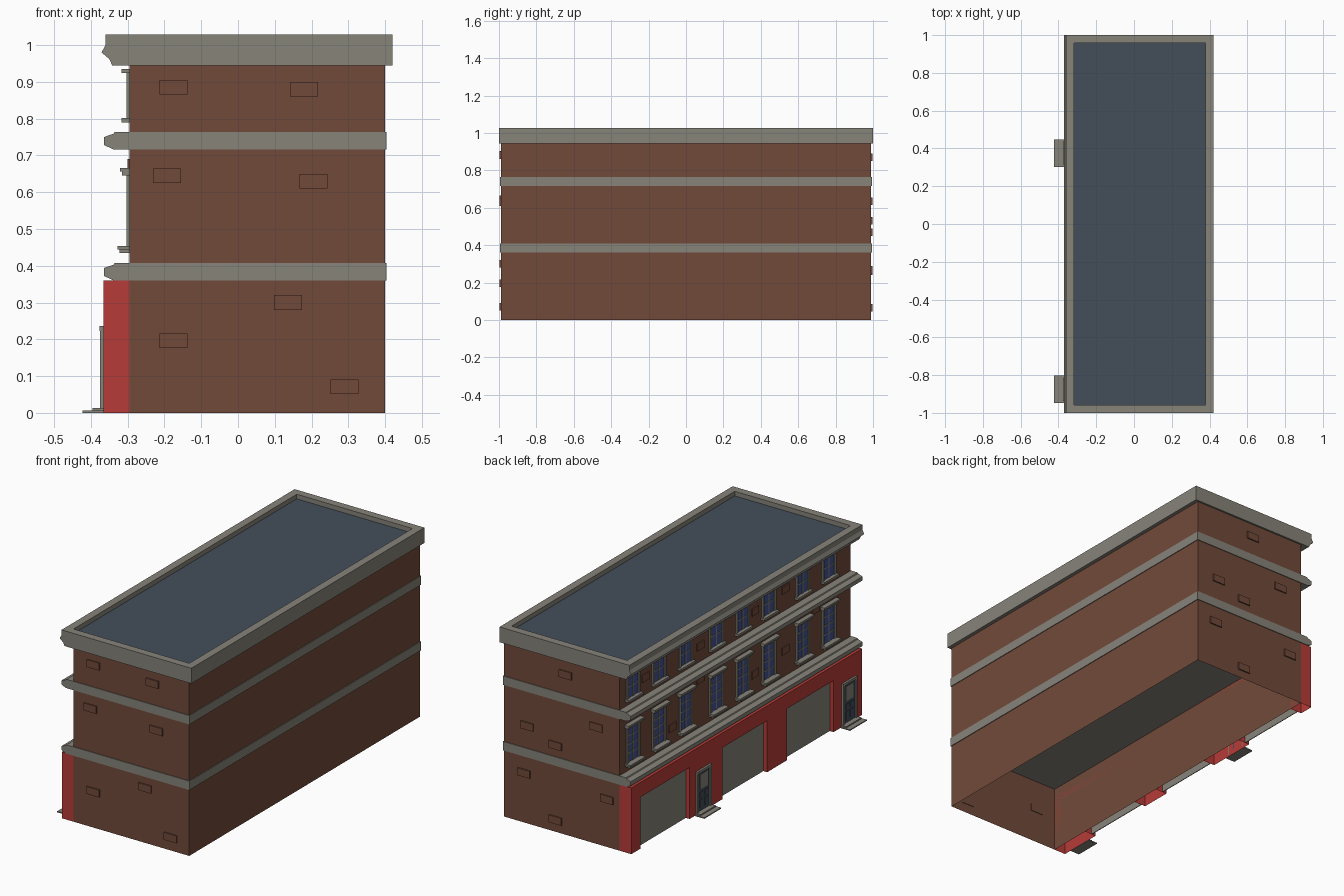
import bpy, bmesh

if "Cube" in bpy.data.objects:
    bpy.data.objects.remove(bpy.data.objects["Cube"])


def material(name, r, g, b):
    lin = lambda c: c / 255 / 12.92 if c < 11 else ((c / 255 + 0.055) / 1.055) ** 2.4
    m = bpy.data.materials.new(name)
    m.diffuse_color = (lin(r), lin(g), lin(b), 1)
    m.use_nodes = True
    m.node_tree.nodes["Principled BSDF"].inputs["Base Color"].default_value = m.diffuse_color
    return m


BRICK = material("brown brick", 113, 74, 58)
STONE = material("grey stone", 134, 131, 121)
RED = material("red paint", 182, 60, 56)
SLATE = material("slate", 68, 78, 90)
BLUE = material("blue glass", 66, 82, 150)


def finish(bm, name, *mats):
    me = bpy.data.meshes.new(name)
    bm.to_mesh(me)
    bm.free()
    for m in mats:
        me.materials.append(m)
    ob = bpy.data.objects.new(name, me)
    bpy.context.collection.objects.link(ob)
    return ob


def boxes(name, items, mat, open_bottom=False):
    """One object from boxes given as (x0, x1, y0, y1, z0, z1)."""
    bm = bmesh.new()
    for x0, x1, y0, y1, z0, z1 in items:
        vs = bmesh.ops.create_cube(bm, size=1)["verts"]
        for v in vs:
            v.co.x = x1 if v.co.x > 0 else x0
            v.co.y = y1 if v.co.y > 0 else y0
            v.co.z = z1 if v.co.z > 0 else z0
    if open_bottom:
        bm.normal_update()
        low = [f for f in bm.faces if f.normal.z < -0.9 and f.calc_center_median().z < 0.001]
        bmesh.ops.delete(bm, geom=low, context='FACES_ONLY')
    return finish(bm, name, mat)


def prism(profile, half):
    """Profile in x, z swept along y."""
    bm = bmesh.new()
    f = bm.faces.new([bm.verts.new((x, -half, z)) for x, z in profile])
    r = bmesh.ops.extrude_face_region(bm, geom=[f])
    for v in r["geom"]:
        if isinstance(v, bmesh.types.BMVert):
            v.co.y = half
    bmesh.ops.recalc_face_normals(bm, faces=bm.faces[:])
    return bm


WX = -0.295  # facade plane

# Brick shell, open underneath
boxes("brick_walls", [(WX, 0.40, -0.99, 0.99, 0, 0.96)], BRICK, True)

# Stone bands with moulded facade edge
for name, z in (("lower_band", 0.36), ("upper_band", 0.716)):
    finish(prism([(0.404, z), (0.404, z + 0.048), (-0.335, z + 0.048), (-0.338, z + 0.043),
                  (-0.364, z + 0.034), (-0.364, z + 0.012), (-0.338, z)], 0.994), name, STONE)

# Cornice with parapet and sunken slate roof
bm = prism([(0.42, 0.945), (0.42, 1.028), (-0.36, 1.028), (-0.36, 1.0),
            (-0.371, 0.98), (-0.35, 0.962), (-0.342, 0.945)], 1.0)
bm.normal_update()
top = [f for f in bm.faces if f.normal.z > 0.99]
bmesh.ops.inset_region(bm, faces=top, thickness=0.06)
r = bmesh.ops.extrude_face_region(bm, geom=top)
bmesh.ops.delete(bm, geom=top, context='FACES_ONLY')
for g in r["geom"]:
    if isinstance(g, bmesh.types.BMVert):
        g.co.z -= 0.025
    elif isinstance(g, bmesh.types.BMFace):
        g.material_index = 1
finish(bm, "cornice_and_roof", STONE, SLATE)

# Red shopfront: pillars and lintel, with grey shutters set back
FX = -0.365
piers = [(0.91, 0.99), (0.21, 0.49), (-0.345, -0.175), (-0.99, -0.745)]
boxes("shopfront", [(FX, WX, a, b, 0, 0.28) for a, b in piers]
      + [(FX, WX, -0.99, 0.99, 0.28, 0.36)], RED, True)
bays = [(0.49, 0.91), (-0.175, 0.21), (-0.745, -0.345)]
boxes("shutters", [(-0.342, -0.338, a, b, 0, 0.28) for a, b in bays], STONE)

# Doors with frame, panels, glazing and steps
leaf, frame, steps = [], [], []
for y in (0.375, -0.875):
    leaf += [(-0.369, FX, y - 0.05, y + 0.05, 0.012, 0.225)]
    for s in (-1, 1):
        c = y + s * 0.054
        frame.append((-0.375, FX, c - 0.007, c + 0.007, 0.012, 0.235))
        p = y + s * 0.021
        leaf += [(-0.372, FX, p - 0.014, p + 0.014, 0.03, 0.075),
                 (-0.372, FX, p - 0.014, p + 0.014, 0.085, 0.115)]
    frame += [(-0.376, FX, y - 0.061, y + 0.061, 0.222, 0.236),
              (-0.371, FX, y - 0.032, y + 0.032, 0.13, 0.21)]
    steps += [(-0.423, FX, y - 0.072, y + 0.072, 0, 0.006),
              (-0.396, FX, y - 0.066, y + 0.066, 0.006, 0.013)]
boxes("door_leaves", leaf, SLATE)
boxes("door_frames", frame, STONE)
boxes("door_steps", steps, STONE)

# Windows: two storeys of eight, in groups of 3, 3 and 2
glass, trim = [], []
columns = [0.88, 0.655, 0.43, 0.165, -0.06, -0.285, -0.575, -0.80]


def window(y, z0, z1, rows, sill_x, head_x, sill_h, head_h):
    w = 0.05
    glass.append((-0.2975, WX, y - w, y + w, z0, z1))
    for s in (-1, 1):
        trim.append((-0.303, WX, y + s * w - 0.007, y + s * w + 0.007, z0, z1))
    trim.append((-0.300, WX, y - 0.004, y + 0.004, z0, z1))
    for i in range(1, rows):
        z = z0 + (z1 - z0) * i / rows
        trim.append((-0.300, WX, y - w, y + w, z - 0.003, z + 0.003))
    trim.append((sill_x, WX, y - 0.064, y + 0.064, z0 - sill_h, z0))
    trim.append((head_x, WX, y - 0.064, y + 0.064, z1, z1 + head_h))


for y in columns:
    window(y, 0.802, 0.924, 2, -0.317, -0.317, 0.012, 0.011)
    window(y, 0.454, 0.646, 4, -0.328, -0.315, 0.010, 0.010)
    trim.append((-0.321, WX, y - 0.068, y + 0.068, 0.656, 0.666))
    trim.append((-0.322, WX, y - 0.058, y + 0.058, 0.434, 0.444))
boxes("window_glass", glass, BLUE)
boxes("window_trim", trim, STONE)

# Raised odd bricks on the end walls and facade
south = [(-0.175, 0.885), (0.18, 0.88), (-0.193, 0.645), (0.205, 0.63),
         (0.136, 0.30), (-0.175, 0.196), (0.29, 0.071)]
north = [(0.03, 0.87), (0.26, 0.53), (-0.155, 0.635), (0.09, 0.47),
         (0.28, 0.27), (-0.22, 0.26), (0.09, 0.065)]
west = [(0.77, 0.86), (0.54, 0.50), (0.30, 0.85), (-0.17, 0.86),
        (-0.17, 0.52), (-0.43, 0.88), (-0.43, 0.55), (-0.69, 0.67), (0.30, 0.67)]
bricks = [(x - 0.038, x + 0.038, s * 0.992 - 0.005, s * 0.992 + 0.005, z - 0.02, z + 0.02)
          for s, pts in ((-1, south), (1, north)) for x, z in pts]
bricks += [(-0.300, WX, y - 0.03, y + 0.03, z - 0.02, z + 0.02) for y, z in west]
boxes("raised_bricks", bricks, BRICK)
